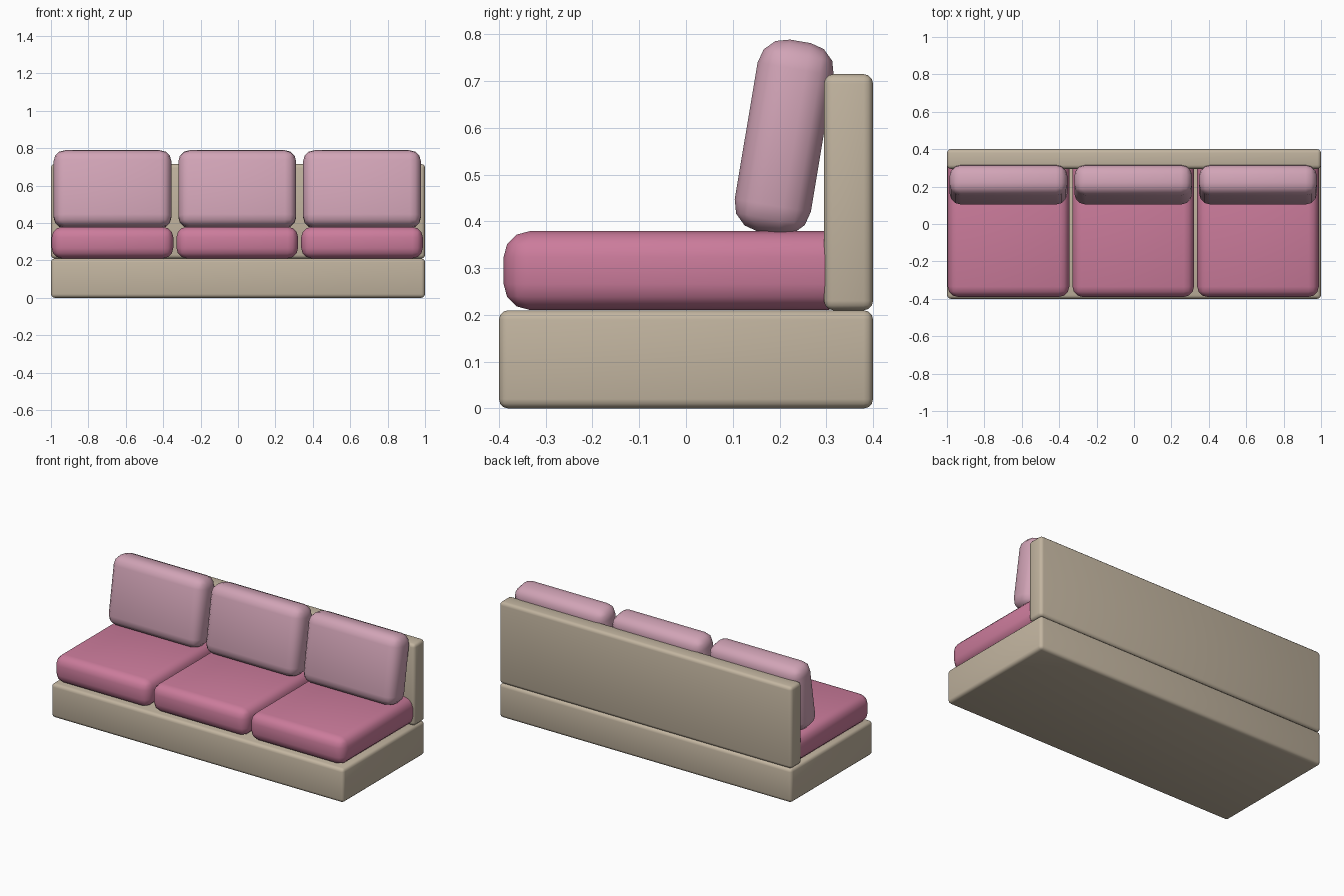
import bpy
import math

if "Cube" in bpy.data.objects:
    bpy.data.objects.remove(bpy.data.objects["Cube"], do_unlink=True)


def material(name, rgb):
    mat = bpy.data.materials.new(name)
    mat.use_nodes = True
    mat.diffuse_color = (*rgb, 1)
    mat.node_tree.nodes["Principled BSDF"].inputs["Base Color"].default_value = (*rgb, 1)
    return mat


def rounded_box(name, size, center, radius, segments, mat, tilt=0):
    bpy.ops.mesh.primitive_cube_add(size=1, location=center)
    obj = bpy.context.object
    obj.name = name
    obj.scale = size
    bpy.ops.object.transform_apply(location=False, rotation=False, scale=True)
    bevel = obj.modifiers.new("Rounded edges", "BEVEL")
    bevel.width = radius
    bevel.segments = segments
    bpy.ops.object.modifier_apply(modifier=bevel.name)
    obj.rotation_euler.x = -tilt
    obj.data.materials.append(mat)
    bpy.ops.object.shade_smooth_by_angle(angle=math.radians(50))
    return obj


beige = material("beige upholstery", (0.54, 0.46, 0.35))
rose = material("rose fabric", (0.60, 0.20, 0.33))
pale_pink = material("pale pink fabric", (0.64, 0.37, 0.47))

# Frame: plinth and upright back panel
rounded_box("base", (2, 0.8, 0.21), (0, 0, 0.105), 0.02, 3, beige)
rounded_box("back_panel", (2, 0.105, 0.505), (0, 0.3475, 0.4625), 0.02, 3, beige)

# Three seat cushions, each with a leaning back cushion
for side, x in (("right", -0.671), ("middle", -0.004), ("left", 0.663)):
    rounded_box(f"seat_cushion_{side}", (0.65, 0.75, 0.168),
                (x, -0.015, 0.295), 0.055, 3, rose)
    rounded_box(f"back_cushion_{side}", (0.63, 0.165, 0.416),
                (x, 0.21, 0.58), 0.06, 3, pale_pink, math.radians(9.5))
